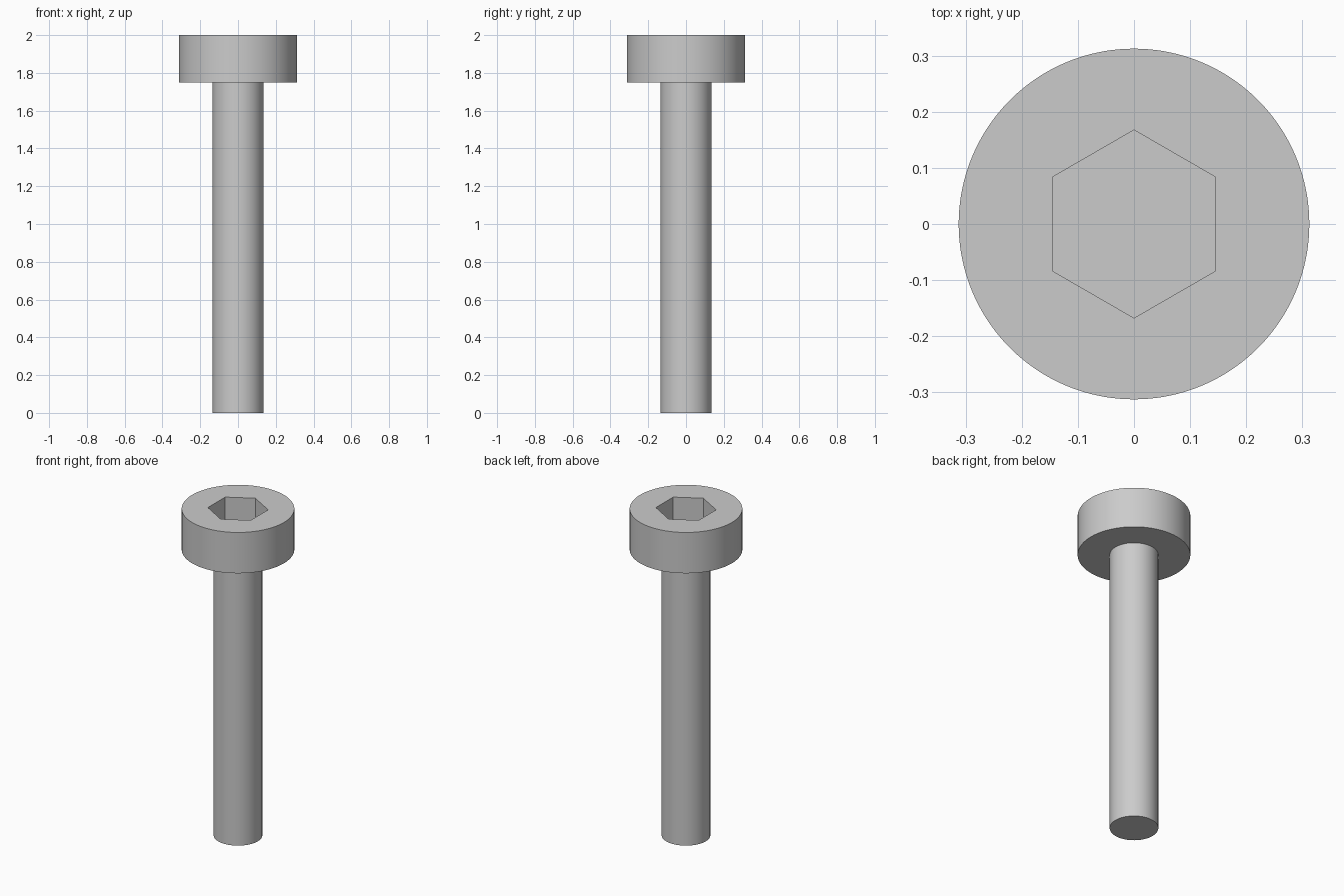
import bpy
import math

cube = bpy.data.objects.get("Cube")
if cube:
    bpy.data.objects.remove(cube, do_unlink=True)

HEAD_RADIUS, SHANK_RADIUS, SOCKET_RADIUS = 0.3125, 0.135, 0.1675
TOP, HEAD_BOTTOM, SOCKET_FLOOR = 2.0, 1.75, 1.85

# Single grey metal
steel = bpy.data.materials.new("grey steel")
steel.use_nodes = True
grey = (0.6, 0.6, 0.6, 1.0)
steel.diffuse_color = grey
bsdf = next(n for n in steel.node_tree.nodes if n.type == "BSDF_PRINCIPLED")
bsdf.inputs["Base Color"].default_value = grey


def prism(name, radius, bottom, top, sides):
    """Upright cylinder or prism between two heights."""
    bpy.ops.mesh.primitive_cylinder_add(
        vertices=sides, radius=radius, depth=top - bottom,
        location=(0, 0, (top + bottom) / 2))
    obj = bpy.context.object
    obj.name = name
    obj.data.materials.append(steel)
    return obj


def smooth(obj):
    bpy.ops.object.select_all(action="DESELECT")
    obj.select_set(True)
    bpy.context.view_layer.objects.active = obj
    bpy.ops.object.shade_smooth_by_angle(angle=math.radians(30))


# Shank, set slightly into the head
shank = prism("shank", SHANK_RADIUS, 0, HEAD_BOTTOM + 0.02, 96)
smooth(shank)

# Head with a hexagonal socket, corners pointing along y
head = prism("head", HEAD_RADIUS, HEAD_BOTTOM, TOP, 128)
cutter = prism("socket_cutter", SOCKET_RADIUS, SOCKET_FLOOR, TOP + 0.1, 6)
cutter.hide_render = True
cut = head.modifiers.new("socket", "BOOLEAN")
cut.operation = "DIFFERENCE"
cut.solver = "EXACT"
cut.object = cutter
bpy.context.view_layer.objects.active = head
bpy.ops.object.modifier_apply(modifier=cut.name)
bpy.data.objects.remove(cutter, do_unlink=True)
smooth(head)
